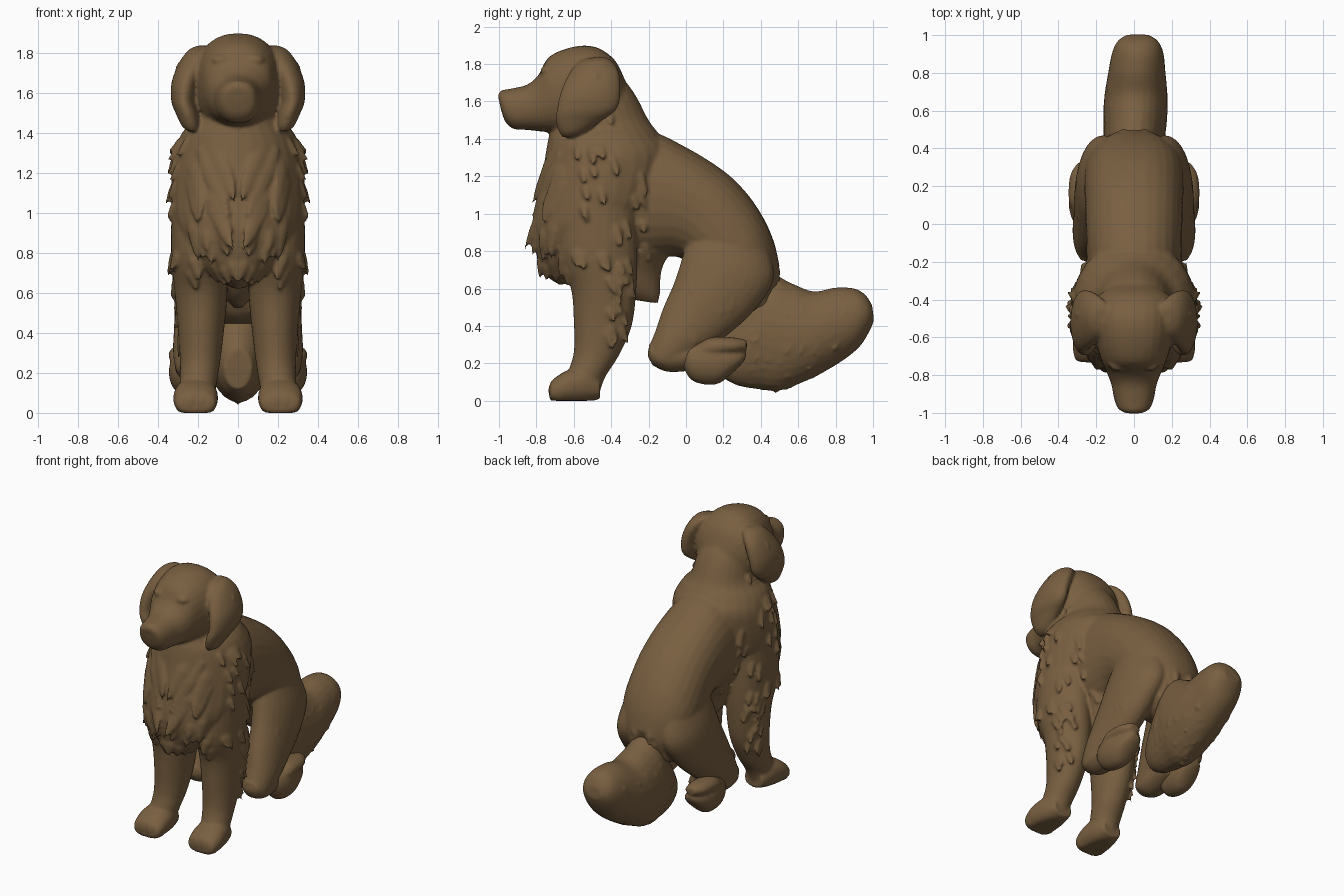
import bpy, bmesh, math, random
from mathutils import Vector, Matrix
from mathutils.bvhtree import BVHTree

random.seed(4)
LR = (1, -1)
fur = bpy.data.materials.new("brown_fur")
fur.diffuse_color = (0.19, 0.115, 0.052, 1)


def spline(a, b, c, d, t):
    return [0.5 * (2*q + (r - p)*t + (2*p - 5*q + 4*r - s)*t*t + (3*q - p - 3*r + s)*t**3)
            for p, q, r, s in zip(a, b, c, d)]


def loft(bm, secs, sides=(1,), power=1.0, n=28, sub=5):
    """Skin sections (y0, z0, y1, z1, x, half width): ovals across two side-view points."""
    k = len(secs)
    path = [spline(secs[max(i-1, 0)], secs[i], secs[i+1], secs[min(i+2, k-1)], j / sub)
            for i in range(k - 1) for j in range(sub)] + [secs[-1]]
    for s in sides:
        rings = []
        for y0, z0, y1, z1, x, rx in path:
            ring = []
            for i in range(n):
                a = math.tau * i / n
                c, w = [math.copysign(abs(v) ** power, v) for v in (math.cos(a), math.sin(a))]
                ring.append(bm.verts.new((s * (x + rx * w), (y0 + y1)/2 + (y1 - y0)/2 * c,
                                          max(0, (z0 + z1)/2 + (z1 - z0)/2 * c))))
            rings.append(ring)
        for r, q in zip(rings, rings[1:]):
            for i in range(n):
                bm.faces.new((r[i], r[(i+1) % n], q[(i+1) % n], q[i]))
        bm.faces.new(rings[0])
        bm.faces.new(rings[-1])


def blob(bm, loc, size, sides=(1,)):
    for s in sides:
        m = Matrix.Translation((s * loc[0], loc[1], loc[2])) @ Matrix.Diagonal((*size, 1))
        bmesh.ops.create_uvsphere(bm, u_segments=16, v_segments=10, radius=1, matrix=m)


def tufts(bm, tree, count, lo, hi, ray, flow, length, width=.026, lift=.03):
    """Add fur locks where random mirrored rays meet the surface."""
    for _ in range(count):
        start = [random.uniform(a, b) for a, b in zip(lo, hi)]
        size = random.uniform(.7, 1.25)
        for s in LR:
            flip = Vector((s, 1, 1))
            d = Vector(ray) * flip
            p, nrm, _i, _d = tree.ray_cast(Vector(start) * flip - d * 2, d)
            if p is None:
                continue
            nrm = -nrm if nrm.dot(d) > 0 else nrm
            f = Vector(flow) * flip
            f = (f - nrm * f.dot(nrm)).normalized()
            side, ln = f.cross(nrm), length * size
            rings = []
            for t, w, out in ((0, .6, -.022), (.4, 1, -.005), (.75, .7, lift * .3), (1, .12, lift)):
                c = p + f * (ln * (t - .4)) + nrm * out
                rings.append([bm.verts.new(c + side * (width * w * math.cos(a))
                                           + nrm * (.019 * w * math.sin(a)))
                              for a in [math.tau * i / 8 for i in range(8)]])
            for r, q in zip(rings, rings[1:]):
                for i in range(8):
                    bm.faces.new((r[i], r[(i+1) % 8], q[(i+1) % 8], q[i]))
            bm.faces.new(rings[0])
            bm.faces.new(rings[-1])


def finish(name, bm, voxel=.01, smooth=4):
    bmesh.ops.recalc_face_normals(bm, faces=bm.faces)
    me = bpy.data.meshes.new(name)
    bm.to_mesh(me)
    ob = bpy.data.objects.new(name, me)
    bpy.context.collection.objects.link(ob)
    me.materials.append(fur)
    r = ob.modifiers.new("fuse", 'REMESH')
    r.mode, r.voxel_size, r.use_smooth_shade = 'VOXEL', voxel, True
    m = ob.modifiers.new("soften", 'SMOOTH')
    m.factor, m.iterations = 0.5, smooth


body = bmesh.new()
# head with muzzle
loft(body, [(-1.005, 1.63, -.99, 1.56, 0, .05), (-.985, 1.658, -.965, 1.49, 0, .085),
            (-.93, 1.67, -.92, 1.453, 0, .105), (-.85, 1.69, -.85, 1.448, 0, .12),
            (-.79, 1.74, -.78, 1.44, 0, .145), (-.73, 1.84, -.70, 1.43, 0, .175),
            (-.60, 1.893, -.60, 1.40, 0, .21), (-.48, 1.89, -.50, 1.40, 0, .22),
            (-.38, 1.82, -.42, 1.40, 0, .205), (-.32, 1.70, -.38, 1.42, 0, .14)], power=.88)
blob(body, (0, -.975, 1.625), (.055, .03, .038))
blob(body, (.085, -.735, 1.765), (.05, .045, .03), LR)
blob(body, (.08, -.765, 1.70), (.028, .02, .016), LR)
# neck and chest
loft(body, [(-.60, 1.80, -.40, 1.80, 0, .10), (-.66, 1.62, -.28, 1.65, 0, .18),
            (-.72, 1.46, -.20, 1.50, 0, .215), (-.74, 1.38, -.14, 1.42, 0, .28),
            (-.76, 1.26, -.08, 1.32, 0, .32), (-.79, 1.08, -.12, 1.10, 0, .335),
            (-.815, .92, -.20, .95, 0, .315), (-.80, .78, -.24, .80, 0, .24),
            (-.76, .68, -.28, .72, 0, .13), (-.68, .62, -.35, .66, 0, .05)])
# barrel and rump
loft(body, [(-.42, 1.40, -.42, .75, 0, .24), (-.20, 1.44, -.25, .75, 0, .25),
            (0, 1.355, -.05, .77, 0, .255), (.20, 1.23, .06, .68, 0, .26),
            (.32, 1.115, .16, .50, 0, .265), (.41, .985, .25, .45, 0, .25),
            (.47, .85, .33, .44, 0, .20), (.50, .72, .42, .48, 0, .12)], power=.9)
# belly fur behind the elbows
loft(body, [(-.45, .80, -.08, .80, 0, .17), (-.42, .68, -.13, .70, 0, .12),
            (-.36, .60, -.14, .57, 0, .07), (-.28, .54, -.15, .52, 0, .025)])
# front legs and paws
loft(body, [(-.66, 1.15, -.27, 1.15, .19, .14), (-.68, .80, -.26, .80, .195, .14),
            (-.615, .60, -.265, .60, .185, .132), (-.60, .42, -.29, .40, .185, .115),
            (-.60, .26, -.36, .24, .19, .10), (-.63, .15, -.43, .13, .20, .092),
            (-.64, .06, -.46, .05, .205, .08)], LR)
loft(body, [(-.73, .075, -.73, .015, .212, .07), (-.715, .11, -.715, -.01, .212, .10),
            (-.64, .16, -.64, -.015, .212, .112), (-.54, .18, -.54, -.01, .208, .10),
            (-.46, .12, -.46, .01, .205, .07)], LR, power=.9)
for x in (.135, .186, .238, .289):
    blob(body, (x, -.71 + abs(x - .212) * .4, .055), (.029, .038, .052), LR)
# hind legs: thigh, knee, folded shank
loft(body, [(.05, 1.0, .42, .86, .13, .10), (-.01, .80, .47, .66, .165, .13),
            (-.06, .64, .37, .49, .19, .125), (-.12, .50, .22, .35, .205, .115),
            (-.165, .37, .07, .25, .22, .105), (-.205, .26, -.04, .17, .225, .085),
            (-.19, .21, -.10, .165, .225, .05)], LR)
loft(body, [(-.20, .30, -.18, .19, .225, .06), (-.10, .32, -.10, .155, .225, .09),
            (.02, .32, .02, .16, .22, .09), (.15, .34, .15, .18, .20, .08)], LR)
# ears hanging from the dome
loft(body, [(-.53, 1.83, -.45, 1.84, .165, .04), (-.58, 1.805, -.40, 1.82, .185, .065),
            (-.63, 1.74, -.36, 1.76, .225, .07), (-.67, 1.65, -.35, 1.66, .262, .07),
            (-.69, 1.56, -.37, 1.56, .272, .062), (-.697, 1.50, -.46, 1.49, .255, .055),
            (-.68, 1.44, -.55, 1.43, .238, .043), (-.66, 1.41, -.60, 1.41, .23, .02)], LR)
# long chest folds, shoulder, bib, foreleg, belly and ear fur
skin = BVHTree.FromBMesh(body)
down = (.05, .3, -1)
tufts(body, skin, 7, (.08, 0, .95), (.25, 0, 1.28), (0, 1, 0), (-.5, 0, -1), .34, .05, .012)
tufts(body, skin, 24, (0, -.62, .75), (0, -.22, 1.36), (-1, 0, 0), down, .15)
tufts(body, skin, 14, (.02, 0, .68), (.24, 0, .92), (0, 1, 0), (-.3, 0, -1), .18, .034, .02)
tufts(body, skin, 24, (0, -.43, .22), (0, -.28, .75), (-1, 0, 0), (.05, .45, -1), .13)
tufts(body, skin, 12, (.12, 0, .22), (.26, 0, .55), (0, -1, 0), (0, .3, -1), .13)
tufts(body, skin, 7, (0, 0, .56), (.08, 0, .7), (0, -1, 0), (0, .2, -1), .12)
tufts(body, skin, 6, (0, 0, .35), (0, .25, .6), (-1, 0, 0), (0, .3, -1), .13)
tufts(body, skin, 7, (0, -.64, 1.48), (0, -.40, 1.74), (-1, 0, 0), (.05, .2, -1), .11)
finish("body", body)

# hind paws, tucked with the pads showing
paws = bmesh.new()
loft(paws, [(-.03, .25, -.02, .19, .26, .03), (.02, .30, .02, .12, .26, .065),
            (.11, .325, .08, .09, .26, .085), (.22, .30, .17, .09, .255, .085),
            (.30, .27, .25, .15, .25, .065), (.325, .25, .31, .21, .25, .03)], LR)
loft(paws, [(.03, .28, .03, .22, .27, .04), (.12, .335, .12, .23, .275, .07),
            (.24, .34, .26, .25, .27, .07), (.325, .325, .325, .27, .26, .04)], LR)
finish("hind_paws", paws, .011, 3)

# plumed tail
tail = bmesh.new()
loft(tail, [(.18, .32, .20, .12, 0, .07), (.30, .50, .28, .08, 0, .12),
            (.44, .67, .40, .06, 0, .155), (.56, .63, .50, .055, .005, .168),
            (.68, .585, .65, .11, .01, .168), (.80, .605, .80, .19, .015, .152),
            (.90, .60, .92, .28, .02, .135), (.96, .565, .98, .37, .02, .105),
            (.995, .51, 1.005, .43, .02, .06)])
skin = BVHTree.FromBMesh(tail)
tufts(tail, skin, 30, (0, .38, .12), (0, .88, .46), (-1, 0, 0), (.05, -.6, -1), .15)
tufts(tail, skin, 20, (0, .35, 0), (.12, .85, 0), (0, 0, 1), (0, -.8, -.5), .14)
tufts(tail, skin, 5, (0, .52, 0), (.1, .6, 0), (0, 0, -1), (0, -.8, .5), .09)
finish("tail", tail)
